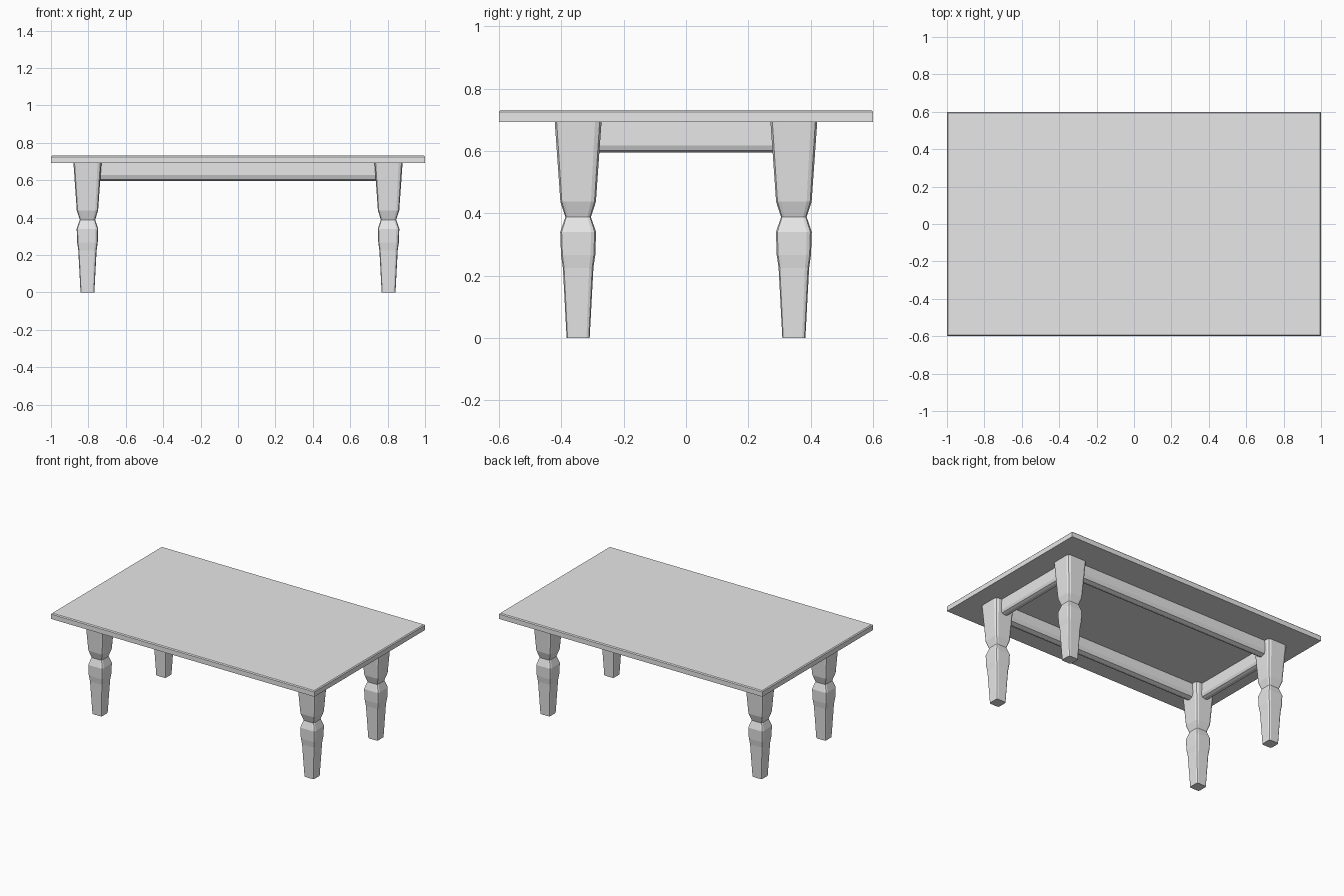
import bpy, bmesh, math

if "Cube" in bpy.data.objects:
    bpy.data.objects.remove(bpy.data.objects["Cube"])

grey = bpy.data.materials.new("plain grey")
grey.diffuse_color = (0.8, 0.8, 0.8, 1)
grey.use_nodes = True
grey.node_tree.nodes["Principled BSDF"].inputs["Base Color"].default_value = grey.diffuse_color


def finish(name, bm):
    bmesh.ops.recalc_face_normals(bm, faces=bm.faces)
    me = bpy.data.meshes.new(name)
    bm.to_mesh(me)
    bm.free()
    me.materials.append(grey)
    ob = bpy.data.objects.new(name, me)
    bpy.context.collection.objects.link(ob)
    return ob


def box(name, size, centre, bevel, segments, pick):
    """Box whose edges chosen by pick(edge) are rounded."""
    bm = bmesh.new()
    bmesh.ops.create_cube(bm, size=1)
    for v in bm.verts:
        v.co = [v.co[i] * size[i] + centre[i] for i in range(3)]
    edges = [e for e in bm.edges if pick(e)]
    bmesh.ops.bevel(bm, geom=edges, offset=bevel, segments=segments,
                    profile=0.5, affect='EDGES')
    return finish(name, bm)


def section(w):
    """Square of width w with two-segment rounded corners."""
    h, r = w / 2, 0.14 * w
    pts = []
    for k in range(4):
        for j in range(3):
            a = math.radians(90 * k + 45 * j)
            c = math.radians(90 * k + 45)
            cx = math.copysign(h - r, math.cos(c))
            cy = math.copysign(h - r, math.sin(c))
            pts.append((cx + r * math.cos(a), cy + r * math.sin(a)))
    return pts


def leg(name, x, y):
    # (height, width) up the leg
    profile = [(0, 0.074), (0.225, 0.098), (0.266, 0.11), (0.34, 0.115),
               (0.388, 0.082), (0.437, 0.114), (0.693, 0.15)]
    bm = bmesh.new()
    rings = [[bm.verts.new((x + px, y + py, z)) for px, py in section(w)]
             for z, w in profile]
    n = len(rings[0])
    for a, b in zip(rings, rings[1:]):
        for i in range(n):
            j = (i + 1) % n
            bm.faces.new((a[i], a[j], b[j], b[i]))
    bm.faces.new(rings[0][::-1])
    bm.faces.new(rings[-1])
    finish(name, bm)


def low_long(axis):
    """Picks the lower edges running along the given axis."""
    def pick(e):
        a, b = (v.co for v in e.verts)
        return abs(a[axis] - b[axis]) > 0.2 and max(a.z, b.z) < 0.6
    return pick


# table top with a fine bevel round the upper edge
box("table_top", (2, 1.2, 0.039), (0, 0, 0.7115), 0.006, 1,
    lambda e: min(v.co.z for v in e.verts) > 0.72)

LX, LY = 0.805, 0.346
for sx, side in ((-1, "left"), (1, "right")):
    for sy, end in ((-1, "front"), (1, "back")):
        leg(f"{end}_{side}_leg", sx * LX, sy * LY)
    # short rails
    box(f"{side}_rail", (0.06, 2 * LY, 0.098), (sx * LX, 0, 0.644),
        0.023, 2, low_long(1))
# long rails
for sy, end in ((-1, "front"), (1, "back")):
    box(f"{end}_rail", (2 * LX, 0.07, 0.098), (0, sy * LY, 0.644),
        0.033, 2, low_long(0))
